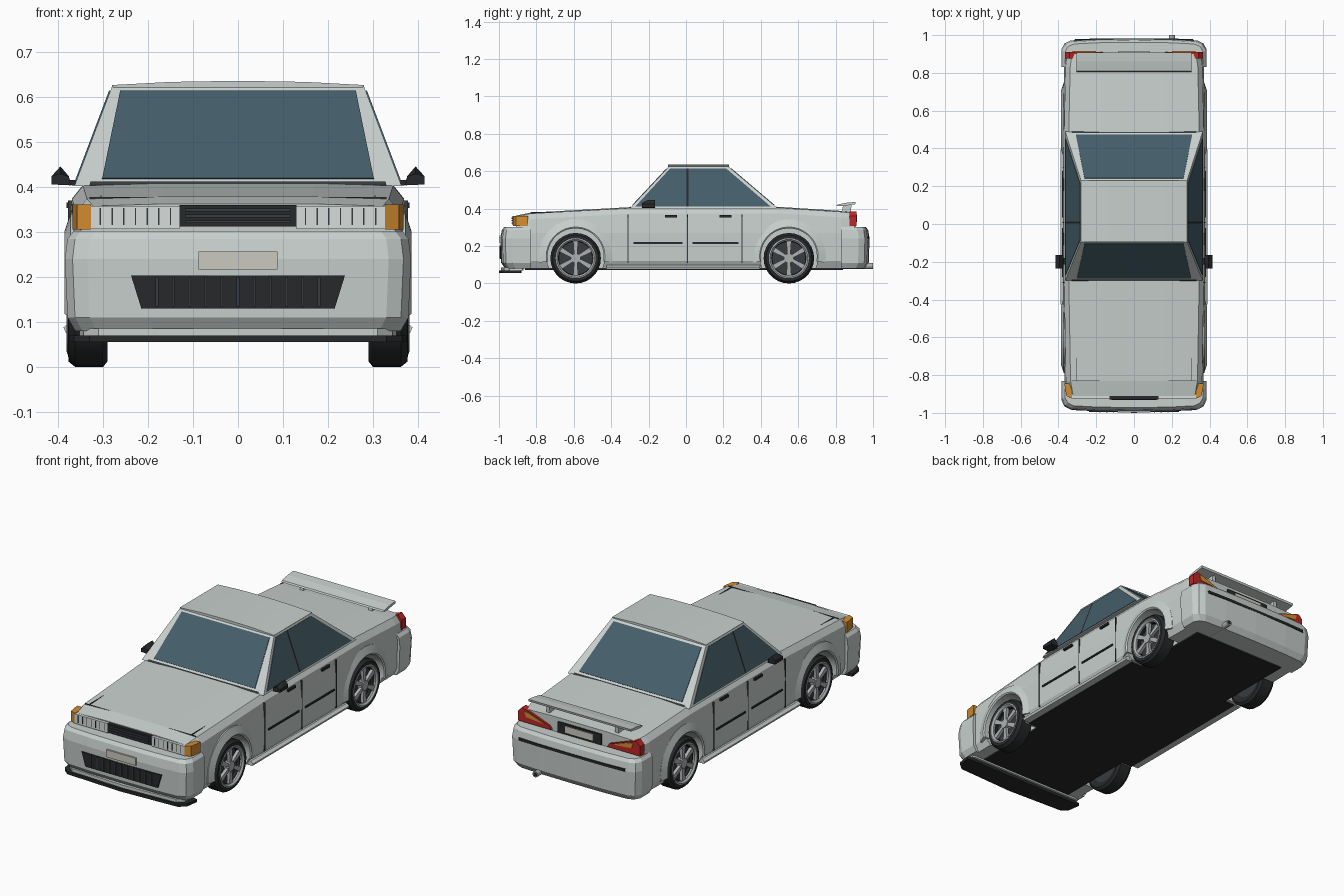
import bpy, bmesh
from math import sin, cos, pi, radians
from mathutils import Vector

if "Cube" in bpy.data.objects:
    bpy.data.objects.remove(bpy.data.objects["Cube"])


def mat(name, *rgb):
    m = bpy.data.materials.new(name)
    m.diffuse_color = (*rgb, 1)
    m.use_nodes = True
    m.node_tree.nodes["Principled BSDF"].inputs["Base Color"].default_value = m.diffuse_color
    return m


PAINT = mat("paint", .58, .63, .61)
BLACK = mat("black", .02, .022, .023)
DARK = mat("dark_trim", .04, .045, .05)
GLASS = mat("glass", .058, .11, .14)
ORANGE = mat("orange", .65, .27, .03)
RED = mat("red", .5, .02, .02)
CREAM = mat("cream", .6, .59, .53)
LENS = mat("lens", .68, .73, .71)
RIM = mat("rim", .42, .44, .45)


def loft(name, rings, m=None, mirror=False, closed=False, smooth=False):
    """Skin a list of equal-length closed rings; cap the ends or join them."""
    bm = bmesh.new()
    vs = [[bm.verts.new(p) for p in r] for r in rings]
    n = len(rings[0])
    for a, b in zip(vs, vs[1:] + ([vs[0]] if closed else [])):
        for i in range(n):
            j = (i + 1) % n
            bm.faces.new((a[i], a[j], b[j], b[i]))
    if not closed:
        bm.faces.new(vs[0])
        bm.faces.new(vs[-1])
    bmesh.ops.recalc_face_normals(bm, faces=bm.faces)
    me = bpy.data.meshes.new(name)
    bm.to_mesh(me)
    bm.free()
    ob = bpy.data.objects.new(name, me)
    bpy.context.collection.objects.link(ob)
    if m:
        me.materials.append(m)
    if smooth:
        bpy.ops.object.select_all(action='DESELECT')
        ob.select_set(True)
        bpy.context.view_layer.objects.active = ob
        bpy.ops.object.shade_smooth_by_angle(angle=radians(35))
    if mirror:
        ob.modifiers.new("mirror", 'MIRROR')
    return ob


def prism(name, pts, axis, a, b, m=None, mirror=False):
    """Extrude a 2D outline along x, y or z from a to b."""
    put = {'x': lambda p, t: (t, *p), 'y': lambda p, t: (p[0], t, p[1]), 'z': lambda p, t: (*p, t)}[axis]
    return loft(name, [[put(p, t) for p in pts] for t in (a, b)], m, mirror)


def box(name, x0, x1, y0, y1, z0, z1, m=None, mirror=False):
    return prism(name, [(x0, y0), (x1, y0), (x1, y1), (x0, y1)], 'z', z0, z1, m, mirror)


def sheet(name, pts, m, mirror=False, t=.003):
    """Thin pane lying on a sloping face."""
    p = [Vector(q) for q in pts]
    n = (p[1] - p[0]).cross(p[2] - p[0]).normalized() * t
    return loft(name, [[q - n for q in p], [q + n for q in p]], m, mirror)


def lathe(name, prof, y, z, m=None, a0=0, a1=360, n=28):
    """Revolve an (x, radius) outline about an x-parallel axis, both sides of the car."""
    full = a1 - a0 == 360
    rings = []
    for i in range(n if full else n + 1):
        a = radians(a0 + (a1 - a0) * i / n)
        rings.append([(x, y + r * cos(a), z + r * sin(a)) for x, r in prof])
    return loft(name, rings, m, True, full, True)


def disc(name, y, z, r, x0, x1, m=None, n=28):
    c = [(y + r * cos(2 * pi * i / n), z + r * sin(2 * pi * i / n)) for i in range(n)]
    return prism(name, c, 'x', x0, x1, m, True)


def sym(half):
    return half + [(-x, z) for x, z in reversed(half)]


# lower body: cross-sections along y
rings = []
for y, w, zt in [(-.91, .352, .358), (-.83, .366, .374), (-.30, .375, .403), (.49, .375, .405), (.83, .368, .383), (.90, .358, .376)]:
    half = [(w - .02, .08), (w, .12), (w + .002, .27), (w - .006, zt - .03), (w - .03, zt), (w * .45, zt + .005)]
    rings.append([(x, y, z) for x, z in sym(half)])
body = loft("body", rings, PAINT)

# wheel arches and wheels
for end, wy in (("front", -.59), ("rear", .55)):
    cut = disc(end + "_wheel_well_cutter", wy, .14, .155, .275, .5)
    cut.hide_render = True
    cut.display_type = 'WIRE'
    bo = body.modifiers.new(end + "_well", 'BOOLEAN')
    bo.object = cut
    bo.operation = 'DIFFERENCE'
    lathe(end + "_arch", [(.35, .150), (.381, .150), (.386, .157), (.372, .198), (.35, .198)], wy, .145, PAINT, -10, 190, 20)
    lathe(end + "_tyre", [(.30, .09), (.29, .122), (.30, .135), (.362, .135), (.377, .123), (.378, .105), (.36, .09)], wy, .135, BLACK)
    lathe(end + "_rim", [(.33, .092), (.35, .107), (.379, .107), (.381, .101), (.372, .092)], wy, .135, RIM)
    disc(end + "_brake_disc", wy, .135, .1, .30, .345, DARK)
    disc(end + "_hub", wy, .135, .026, .345, .376, RIM, 12)
    for k in range(6):
        a = 2 * pi * k / 6 + pi / 6
        sp = [(r * cos(a) - s * sin(a), r * sin(a) + s * cos(a)) for r, s in [(.015, -.008), (.097, -.014), (.097, .014), (.015, .008)]]
        prism(end + "_spoke", [(wy + p, .135 + q) for p, q in sp], 'x', .355, .372, RIM, True)

# underside and sills
box("underbody", -.28, .28, -.86, .84, .073, .084, BLACK)
box("underbody_middle", -.345, .345, -.43, .39, .073, .083, BLACK)
prism("side_skirt", [(.345, .076), (.383, .076), (.388, .088), (.374, .1), (.345, .1)], 'y', -.425, .395, PAINT, True)

# bumpers
half = [(.385, 0), (.385, .1), (.368, .136), (.335, .152), (.2, .160), (0, .163)]
plan = half + [(-x, d) for x, d in reversed(half[:-1])]
for name, y0, s in (("front_bumper", -.83, -1), ("rear_bumper", .83, .93)):
    levels = [(.08, .94, .84), (.11, .985, .97), (.24, 1, 1), (.285, .985, .95), (.302, .95, .87)]
    loft(name, [[(x * sx, y0 + s * d * sy, z) for x, d in plan] for z, sx, sy in levels], PAINT)
lip = [(.35, -.88), (.375, -.885), (.365, -.955), (.33, -.985), (0, -1.0)]
lip += [(-x, y) for x, y in reversed(lip[:-1])]
prism("front_splitter", lip, 'z', .055, .070, BLACK)
prism("splitter_top", [(x * .94, y + .012) for x, y in lip], 'z', .070, .086, PAINT)

# cabin shell and roof
ZB, ZT = .402, .627
loft("cabin", [[(-w, a, z), (w, a, z), (w, b, z), (-w, b, z)] for z, w, a, b in ((ZB, .364, -.30, .49), (ZT, .279, -.09, .225))], PAINT)
prism("roof", sym([(.276, .620), (.281, .627), (.15, .634), (.03, .636)]), 'y', -.095, .23, PAINT)


def slope(z, a, b):
    return a + (b - a) * (z - ZB) / (ZT - ZB)


# glass
for name, ya, yb, w in (("windscreen", -.30, -.09, .302), ("rear_window", .49, .225, .308)):
    pane = [(-w, .418), (w, .418), (.262, .613), (-.262, .613)]
    sheet(name, [(x, slope(z, ya, yb), z) for x, z in pane], GLASS)
    seal = [(-.33, .403), (.33, .403), (.328, .410), (-.328, .410)]
    sheet(name + "_seal", [(x, slope(z, ya, yb), z) for x, z in seal], DARK)
for name, pane, m in (
        ("front_side_window", [(-.27, .411), (.003, .411), (.003, .614), (-.085, .614)], GLASS),
        ("centre_pillar", [(.003, .411), (.014, .411), (.014, .614), (.003, .614)], BLACK),
        ("rear_side_window", [(.014, .411), (.452, .411), (.215, .614), (.014, .614)], GLASS)):
    sheet(name, [(slope(z, .364, .279), y, z) for y, z in pane], m, True)

# doors: seams, trim strips, handles, mirrors
for y in (-.31, .008, .30):
    box("door_seam", .36, .3785, y - .002, y + .002, .11, .37, DARK, True)
for y0, y1 in ((-.28, -.02), (.035, .28)):
    box("door_trim", .36, .382, y0, y1, .212, .221, BLACK, True)
for y in (-.08, .21):
    box("door_handle", .355, .381, y - .032, y + .032, .354, .366, BLACK, True)
prism("mirror_arm", [(.355, .403), (.395, .406), (.395, .418), (.355, .415)], 'y', -.215, -.18, BLACK, True)
loft("mirror", [[(.372, y, .404), (.415, y, .406), (.415, y, .424), (.395, y, t), (.376, y, .424)] for y, t in ((-.235, .430), (-.205, .446), (-.165, .446))], BLACK, True)

# bonnet and boot seams
for x in (.305,):
    box("bonnet_seam", x - .001, x + .001, -.83, -.68, .36, .3815, DARK, True)
box("bonnet_front_seam", -.33, .33, -.832, -.829, .36, .3785, DARK)

# front lights, grille, plate
box("headlamp", .13, .327, -.925, -.90, .307, .358, LENS, True)
for i in range(7):
    x = .15 + i * .026
    box("headlamp_rib", x - .0015, x + .0015, -.927, -.92, .316, .354, DARK, True)
prism("front_indicator", [(.327, -.925), (.358, -.91), (.3685, -.845), (.327, -.845)], 'z', .306, .361, ORANGE, True)
box("upper_grille", -.13, .13, -.928, -.90, .312, .360, BLACK)
for z in (.323, .336, .349):
    box("grille_slat", -.118, .118, -.932, -.92, z - .003, z + .003, DARK)
prism("lower_grille", [(-.238, .204), (-.215, .13), (.215, .13), (.238, .204)], 'y', -.994, -.94, BLACK)
for i in range(11):
    x = (i - 5) * .036
    box("lower_grille_rib", x - .003, x + .003, -.998, -.98, .134, .200, DARK)
box("front_plate", -.088, .088, -.998, -.96, .217, .257, CREAM)

# rear lights, panel, plate, bumper strip
prism("tail_lamp", [(.364, .308), (.364, .36), (.342, .384), (.30, .372), (.18, .328), (.165, .308)], 'y', .875, .911, RED, True)
prism("rear_indicator", [(.325, .368), (.30, .366), (.2, .330), (.315, .340)], 'y', .90, .915, ORANGE, True)
box("rear_panel", -.13, .13, .89, .908, .305, .362, BLACK)
box("rear_plate", -.085, .085, .90, .912, .317, .352, CREAM)
prism("rear_bumper_strip", [(-.32, .96), (.32, .96), (.315, .978), (.2, .982), (-.2, .982), (-.315, .978)], 'z', .238, .252, BLACK)

# spoiler on two posts
prism("spoiler_wing", [(.805, .414), (.84, .414), (.905, .424), (.908, .436), (.86, .432), (.81, .422)], 'x', -.305, .305, PAINT)
prism("spoiler_post", [(.83, .37), (.88, .37), (.885, .422), (.84, .418)], 'x', .195, .215, PAINT, True)

# exhaust
c = [(.2 + .016 * cos(i * pi / 6), .094 + .016 * sin(i * pi / 6)) for i in range(12)]
prism("exhaust", c, 'y', .74, 1.0, RIM)
c = [(.2 + .011 * cos(i * pi / 6), .094 + .011 * sin(i * pi / 6)) for i in range(12)]
prism("exhaust_bore", c, 'y', .95, 1.0005, BLACK)
